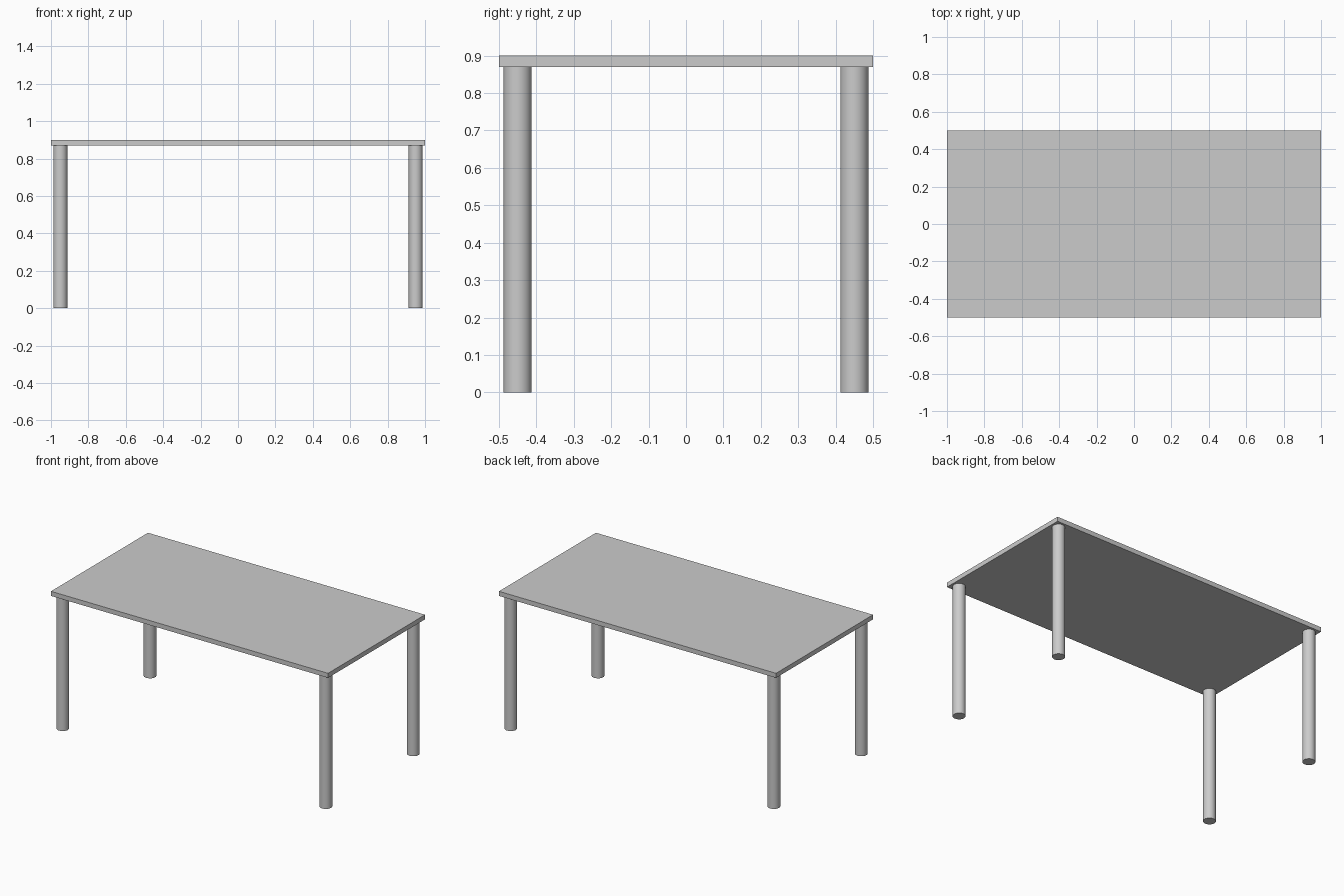
import bpy
import math

if "Cube" in bpy.data.objects:
    bpy.data.objects.remove(bpy.data.objects["Cube"])

TOP_Z, THICK = 0.90, 0.03
LEG_X, LEG_Y, LEG_R = 0.95, 0.45, 0.0375
leg_h = TOP_Z - THICK

# Table top slab
bpy.ops.mesh.primitive_cube_add(size=1, location=(0, 0, TOP_Z - THICK / 2))
top = bpy.context.object
top.name = "table_top"
top.scale = (2, 1, THICK)
bpy.ops.object.transform_apply(location=False, rotation=False, scale=True)


# Round leg standing on the floor under each corner
def add_leg(name, x, y):
    bpy.ops.mesh.primitive_cylinder_add(vertices=48, radius=LEG_R, depth=leg_h,
                                        location=(x, y, leg_h / 2))
    bpy.context.object.name = name
    bpy.ops.object.shade_smooth_by_angle(angle=math.radians(30))


for sy, depth_name in ((-1, "front"), (1, "back")):
    for sx, side_name in ((-1, "left"), (1, "right")):
        add_leg(f"{depth_name}_{side_name}_leg", sx * LEG_X, sy * LEG_Y)
